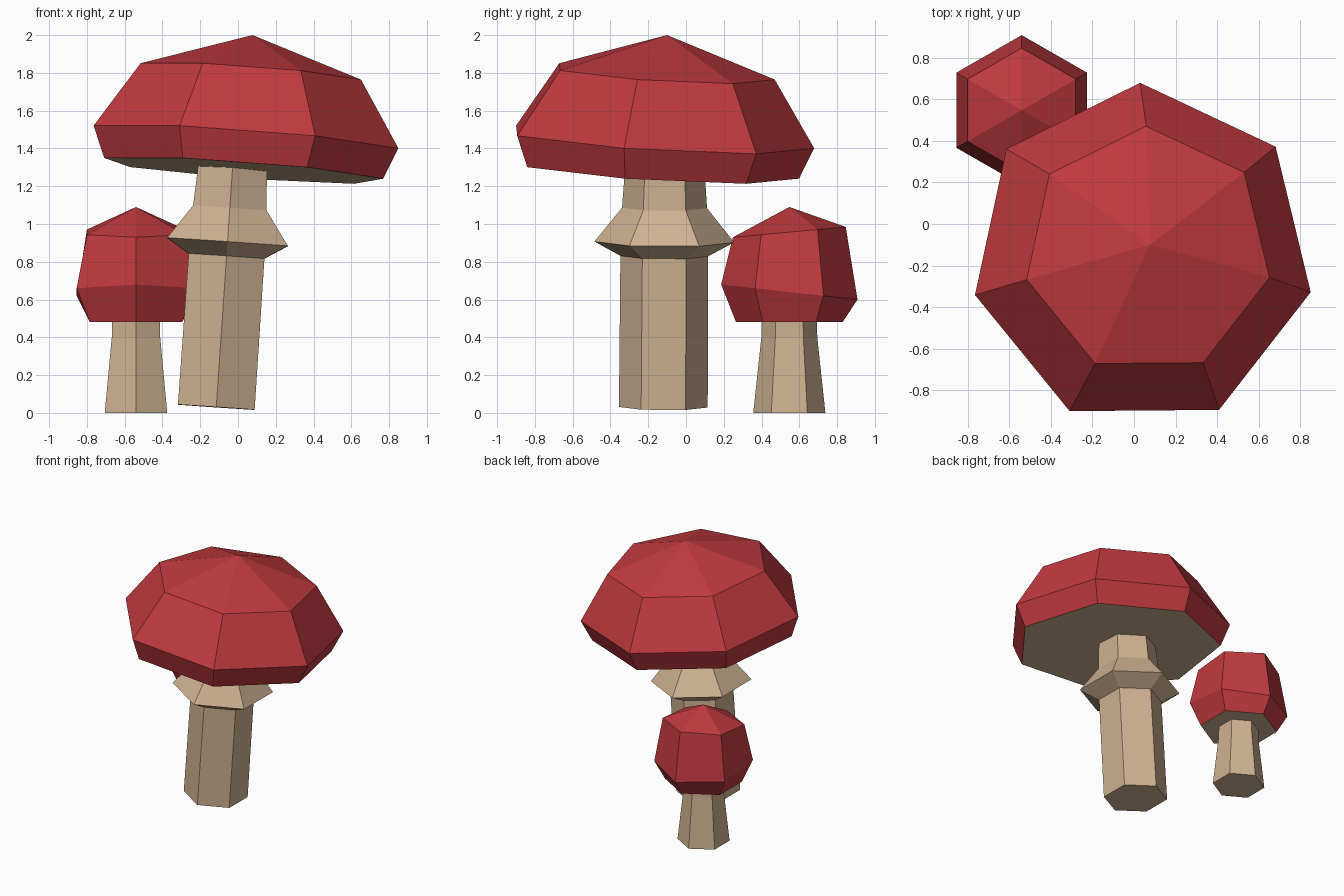
import bpy
import bmesh
import math
from mathutils import Vector

cube = bpy.data.objects.get("Cube")
if cube:
    bpy.data.objects.remove(cube, do_unlink=True)


def material(name, rgb):
    mat = bpy.data.materials.new(name)
    mat.use_nodes = True
    mat.diffuse_color = (*rgb, 1)
    mat.node_tree.nodes["Principled BSDF"].inputs["Base Color"].default_value = (*rgb, 1)
    return mat


red = material("cap red", (0.53, 0.042, 0.05))
tan = material("stem tan", (0.62, 0.445, 0.285))


def loft(name, sides, rings, mats, apex=None, twist=0.0):
    """Flat-faced solid through rings of (centre, radius, up direction)."""
    bm = bmesh.new()
    loops = []
    for centre, radius, up in rings:
        turn = Vector((0, 0, 1)).rotation_difference(Vector(up))
        loop = []
        for i in range(sides):
            a = math.radians(90 + twist) + math.tau * i / sides
            offset = turn @ Vector((radius * math.cos(a), radius * math.sin(a), 0))
            loop.append(bm.verts.new(Vector(centre) + offset))
        loops.append(loop)
    for low, high in zip(loops, loops[1:]):
        for i in range(sides):
            j = (i + 1) % sides
            bm.faces.new((low[i], low[j], high[j], high[i]))
    # The underside takes the last material
    bottom = bm.faces.new(list(reversed(loops[0])))
    bottom.material_index = len(mats) - 1
    if apex:
        tip = bm.verts.new(apex)
        for i in range(sides):
            bm.faces.new((loops[-1][i], loops[-1][(i + 1) % sides], tip))
    else:
        bm.faces.new(loops[-1])
    bmesh.ops.recalc_face_normals(bm, faces=bm.faces)
    mesh = bpy.data.meshes.new(name)
    bm.to_mesh(mesh)
    bm.free()
    for mat in mats:
        mesh.materials.append(mat)
    obj = bpy.data.objects.new(name, mesh)
    bpy.context.collection.objects.link(obj)
    return obj


def along(base, axis, steps):
    """Rings spaced by height along a leaning axis."""
    return [(Vector(base) + Vector(axis) * h, r, axis) for h, r in steps]


# Large mushroom: leaning stem with a flared collar
loft("large_stem", 6,
     along((-0.115, -0.12, 0.03), (0.068, 0.006, 1),
           [(0, 0.235), (0.8, 0.232), (0.875, 0.37), (1.055, 0.225), (1.3, 0.208)]),
     [tan])

# Large mushroom: tilted seven-sided cap
lean = (0.074, 0.06, 1)
loft("large_cap", 7,
     along((0.028, -0.16, 1.285), lean, [(0, 0.76), (0.165, 0.83), (0.515, 0.60)]),
     [red, tan], apex=(0.077, -0.1, 2.0), twist=0.6)

# Small mushroom: upright tapered stem
x, y = -0.54, 0.547
up = (0, 0, 1)
loft("small_stem", 6,
     along((x, y, 0), up, [(0, 0.191), (0.4, 0.148), (0.485, 0.147)]), [tan])

# Small mushroom: closed cap with unevenly sloped rings
loft("small_cap", 6,
     [((x, y, 0.48), 0.282, up),
      ((x, y, 0.64), 0.363, (0, 0.11, 1)),
      ((x, y, 0.957), 0.30, (0, -0.092, 1))],
     [red, tan], apex=(x, y, 1.09))
